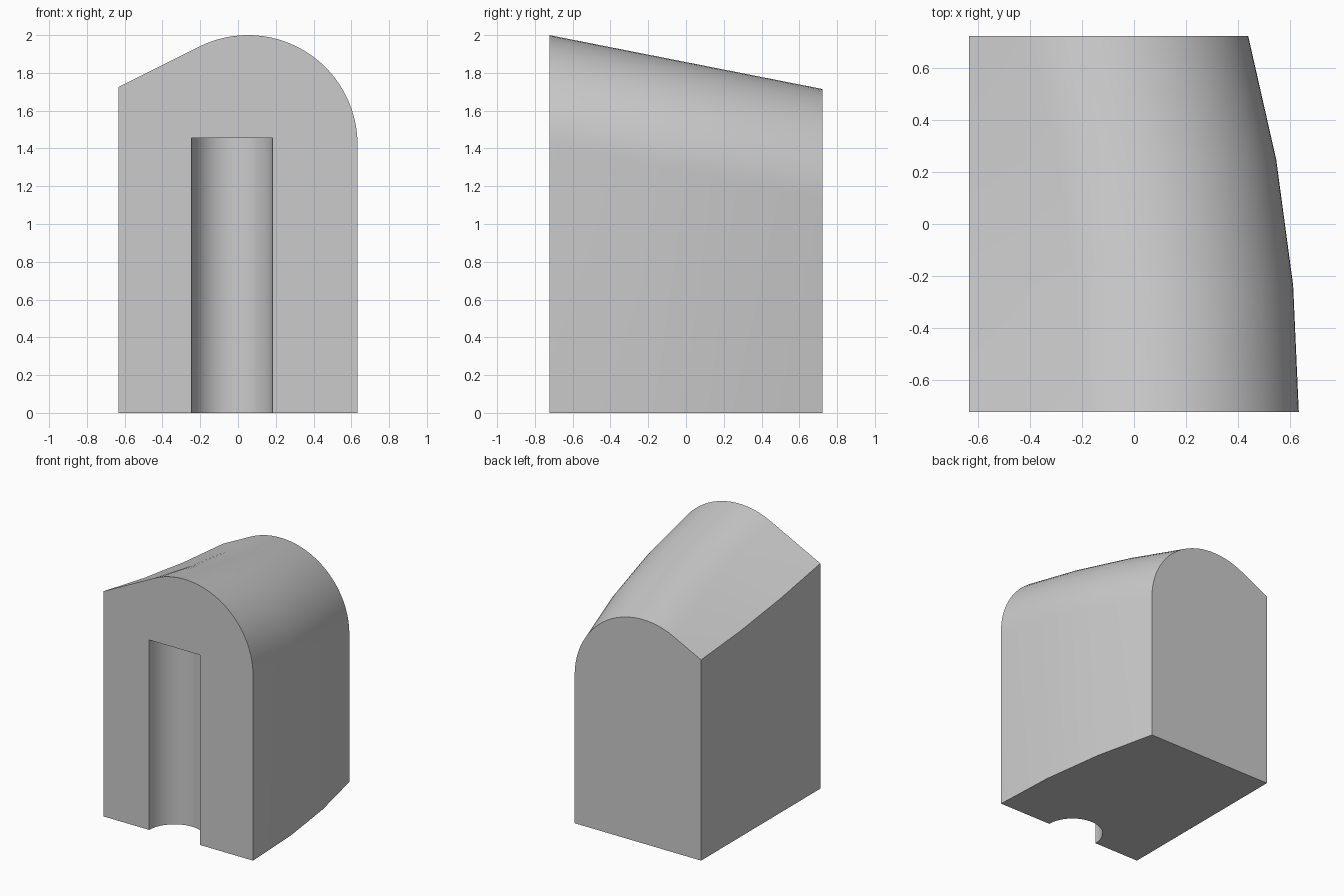
import bpy, bmesh
from math import sin, cos, pi, radians, atan

cube = bpy.data.objects.get("Cube")
if cube:
    bpy.data.objects.remove(cube, do_unlink=True)

# one plain grey
grey = bpy.data.materials.new("plain_grey")
grey.use_nodes = True
colour = (0.6, 0.6, 0.6, 1)
grey.diffuse_color = colour
grey.node_tree.nodes["Principled BSDF"].inputs["Base Color"].default_value = colour

WALL, HALF, RADIUS, SLOPE = -0.633, 0.722, 0.58, 0.5
SWEEP_RADIUS, SWEEP_STEPS, ARC_STEPS = 5.46, 3, 24


def section(y, shift, drop):
    """Arched outline: flat base, upright side, round crown, tangent slope."""
    cx, cz = 0.053 - shift, 1.42 - drop
    pts = [(WALL, 0), (cx + RADIUS, 0)]
    end = pi / 2 + atan(SLOPE)
    for i in range(ARC_STEPS + 1):
        a = end * i / ARC_STEPS
        pts.append((cx + RADIUS * cos(a), cz + RADIUS * sin(a)))
    x, z = pts[-1]
    pts.append((WALL, z - (x - WALL) * SLOPE))
    return [(px, y, pz) for px, pz in pts]


# body: the outline swept back along a gentle curve while sinking
bm = bmesh.new()
rings = []
for i in range(SWEEP_STEPS + 1):
    a = radians(15.33) * i / SWEEP_STEPS
    y = -HALF + SWEEP_RADIUS * sin(a)
    shift = SWEEP_RADIUS * (1 - cos(a))
    drop = 0.285 * (y + HALF) / (2 * HALF)
    rings.append([bm.verts.new(p) for p in section(y, shift, drop)])
count = len(rings[0])
for a, b in zip(rings, rings[1:]):
    for i in range(count):
        j = (i + 1) % count
        bm.faces.new((a[i], a[j], b[j], b[i]))
bm.faces.new(rings[0])
bm.faces.new(rings[-1])
bmesh.ops.recalc_face_normals(bm, faces=bm.faces)
mesh = bpy.data.meshes.new("arched_body")
bm.to_mesh(mesh)
bm.free()
mesh.materials.append(grey)
body = bpy.data.objects.new("arched_body", mesh)
bpy.context.collection.objects.link(body)

# half-round groove in the front
bpy.ops.mesh.primitive_cylinder_add(vertices=64, radius=0.215, depth=2,
                                    location=(-0.032, -HALF, 0.455))
cutter = bpy.context.object
cutter.name = "groove_cutter"
cutter.data.materials.append(grey)
cutter.hide_render = True
cut = body.modifiers.new("groove", 'BOOLEAN')
cut.operation, cut.solver, cut.object = 'DIFFERENCE', 'EXACT', cutter

bpy.ops.object.select_all(action='DESELECT')
body.select_set(True)
bpy.context.view_layer.objects.active = body
bpy.ops.object.modifier_apply(modifier=cut.name)
bpy.data.objects.remove(cutter, do_unlink=True)
bpy.ops.object.shade_smooth_by_angle(angle=radians(30))
